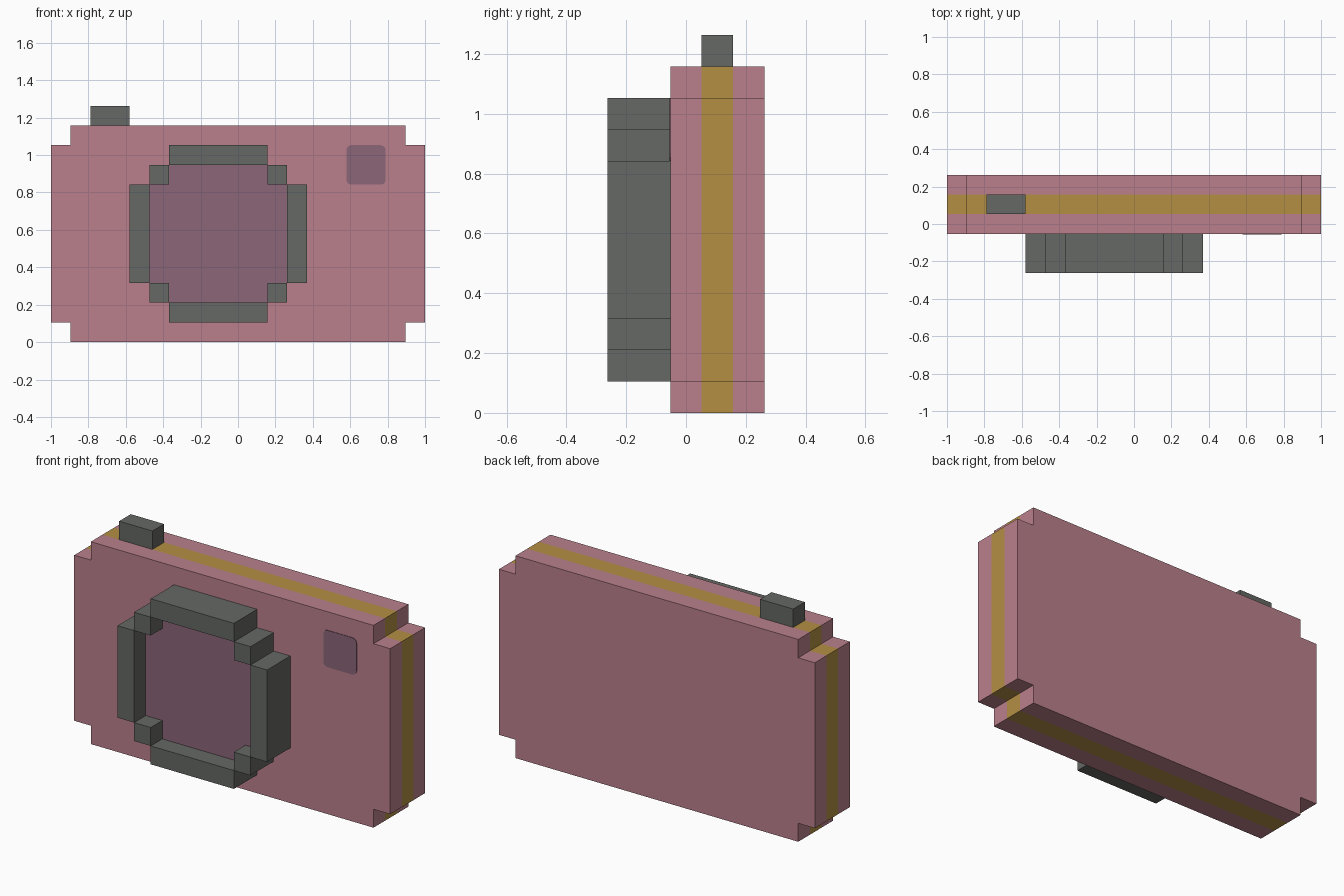
import bpy
import bmesh
from mathutils import Vector

if "Cube" in bpy.data.objects:
    bpy.data.objects.remove(bpy.data.objects["Cube"], do_unlink=True)

U = 2 / 19  # one block of the blocky grid


def material(name, rgb):
    linear = [((c / 255 + 0.055) / 1.055) ** 2.4 for c in rgb] + [1]
    mat = bpy.data.materials.new(name)
    mat.use_nodes = True
    mat.diffuse_color = linear
    mat.node_tree.nodes["Principled BSDF"].inputs["Base Color"].default_value = linear
    return mat


pink = material("pink", (186, 128, 140))
gold = material("gold", (180, 143, 68))
grey = material("dark grey", (101, 104, 100))
purple = material("glass purple", (139, 102, 120))


def rectangle(x0, x1, z0, z1):
    return [(x0, z0), (x1, z0), (x1, z1), (x0, z1)]


def notched(x0, x1, z0, z1):
    """Rectangle with a one-block square notch in each corner."""
    a, b, c, d = x0 + 1, x1 - 1, z0 + 1, z1 - 1
    return [(a, z0), (b, z0), (b, c), (x1, c), (x1, d), (b, d),
            (b, z1), (a, z1), (a, d), (x0, d), (x0, c), (a, c)]


def prism(name, outlines, layers, mats, stripe=None):
    """Extrude x-z outlines (in blocks) through the y layers."""
    bm = bmesh.new()
    for outline in outlines:
        rows = [[bm.verts.new(Vector((x, y, z)) * U) for x, z in outline]
                for y in layers]
        bm.faces.new(rows[0])
        bm.faces.new(rows[-1][::-1])
        n = len(outline)
        for k in range(len(rows) - 1):
            for i in range(n):
                j = (i + 1) % n
                side = bm.faces.new((rows[k][i], rows[k + 1][i],
                                     rows[k + 1][j], rows[k][j]))
                side.material_index = int(k == stripe)
    bmesh.ops.recalc_face_normals(bm, faces=bm.faces)
    mesh = bpy.data.meshes.new(name)
    bm.to_mesh(mesh)
    bm.free()
    for mat in mats:
        mesh.materials.append(mat)
    obj = bpy.data.objects.new(name, mesh)
    bpy.context.collection.objects.link(obj)
    return obj


# Body with a gold band around its rim
prism("camera_body", [notched(-9.5, 9.5, 0, 11)],
      [-0.5, 0.5, 1.5, 2.5], [pink, gold], stripe=1)

# Shutter button
prism("shutter_button", [rectangle(-7.5, -5.5, 11, 12)], [0.5, 1.5], [grey])

# Lens ring: four bars and four corner blocks around the lens centre
cx, cz = -1, 5.5
blocks = []
for s in (-1, 1):
    bar, step = cx + s * 4, cz + s * 4
    blocks.append(rectangle(bar - 0.5, bar + 0.5, cz - 2.5, cz + 2.5))
    blocks.append(rectangle(cx - 2.5, cx + 2.5, step - 0.5, step + 0.5))
    for t in (-1, 1):
        x, z = cx + s * 3, cz + t * 3
        blocks.append(rectangle(x - 0.5, x + 0.5, z - 0.5, z + 0.5))
prism("lens_ring", blocks, [-2.5, -0.5], [grey])

# Lens glass, set back inside the ring
prism("lens_glass", [notched(cx - 3.5, cx + 3.5, cz - 3.5, cz + 3.5)],
      [-1.5, -0.5], [purple])

# Viewfinder window: thin plate with rounded corners
window = prism("viewfinder_window", [rectangle(5.5, 7.5, 8, 10)],
               [-0.53, -0.5], [purple])
bm = bmesh.new()
bm.from_mesh(window.data)
corners = [e for e in bm.edges
           if abs(e.verts[0].co.y - e.verts[1].co.y) > 0.001]
bmesh.ops.bevel(bm, geom=corners, offset=0.25 * U, segments=3, profile=0.5,
                affect='EDGES')
bm.to_mesh(window.data)
bm.free()
